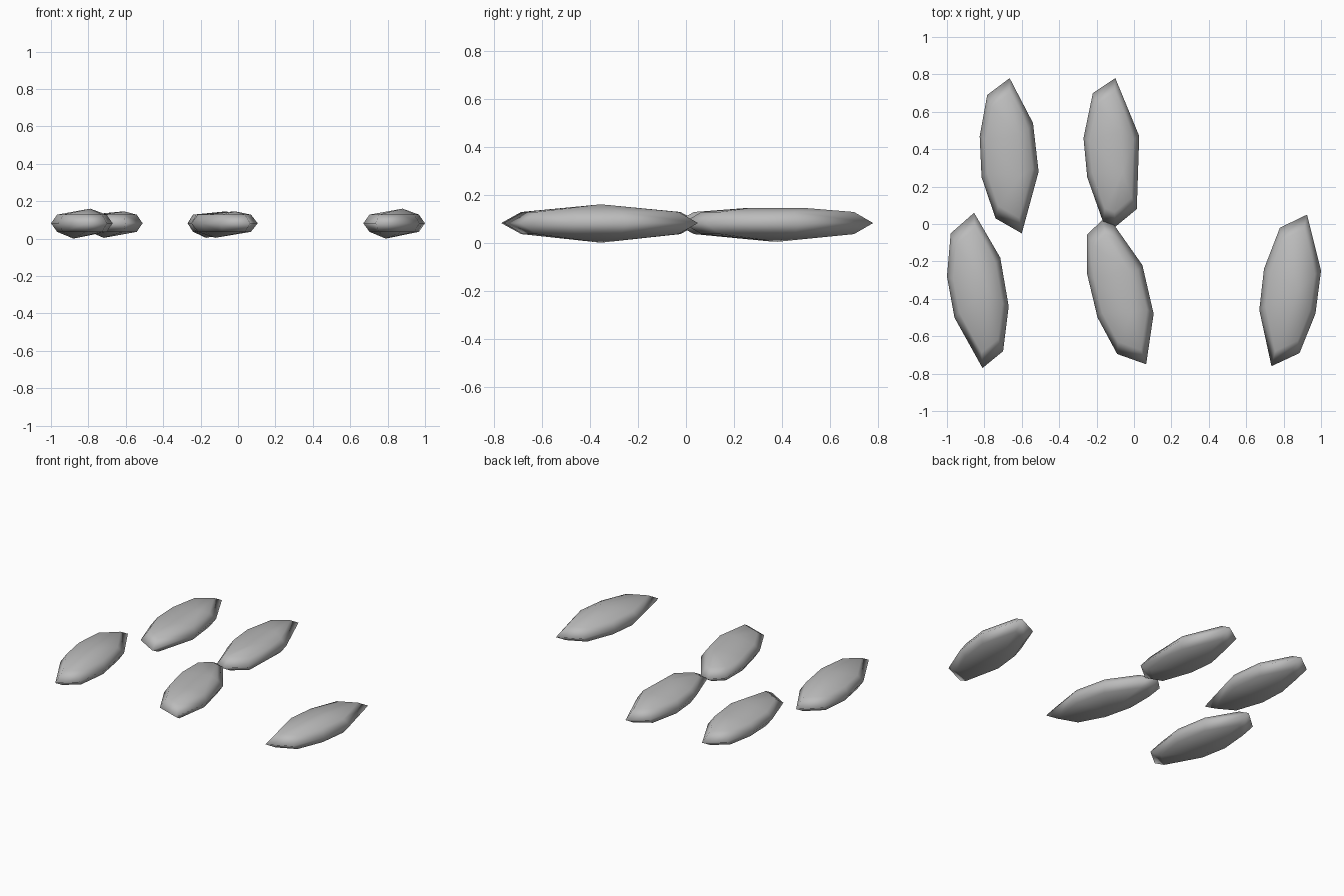
import bpy, bmesh

if "Cube" in bpy.data.objects:
    bpy.data.objects.remove(bpy.data.objects["Cube"])

grey = bpy.data.materials.new("husk grey")
grey.diffuse_color = (0.5, 0.5, 0.5, 1)
grey.use_nodes = True
grey.node_tree.nodes["Principled BSDF"].inputs["Base Color"].default_value = grey.diffuse_color
MID, HALF = 0.082, 0.08


def grain(name, outline, crest, keel):
    """Faceted seed: waist outline, narrower shoulder layers, crest and keel points (dx, dy, dz)."""
    cx = (min(p[0] for p in outline) + max(p[0] for p in outline)) / 2
    cy = (min(p[1] for p in outline) + max(p[1] for p in outline)) / 2
    bm = bmesh.new()
    for scale, dz in ((1, 0), (0.8, 0.046), (0.8, -0.046)):
        for x, y in outline:
            bm.verts.new((cx + (x - cx) * scale, cy + (y - cy) * scale, MID + dz))
    for dx, dy, dz in crest + keel:
        bm.verts.new((cx + dx, cy + dy, MID + dz))
    hull = bmesh.ops.convex_hull(bm, input=bm.verts[:])
    loose = [v for v in bm.verts if not v.link_faces]
    bmesh.ops.delete(bm, geom=loose, context='VERTS')
    bmesh.ops.recalc_face_normals(bm, faces=bm.faces[:])
    for f in bm.faces:
        f.smooth = True
    me = bpy.data.meshes.new(name)
    bm.to_mesh(me)
    bm.free()
    me.materials.append(grey)
    bpy.context.collection.objects.link(bpy.data.objects.new(name, me))


# Front outer pair: pointed crest and keel
point_up, point_down = [(0.045, 0, 0.078)], [(-0.045, 0, -0.082)]
grain("front_left_grain",
      [(-.855, .06), (-.98, -.05), (-1, -.28), (-.96, -.5),
       (-.81, -.77), (-.70, -.68), (-.67, -.44), (-.715, -.18)], point_up, point_down)
grain("front_right_grain",
      [(.925, .05), (.78, -.02), (.695, -.24), (.67, -.46),
       (.735, -.76), (.885, -.69), (.97, -.48), (1, -.25)], point_up, point_down)

# Remaining grains: ridge on top, pointed keel
ridge = [(0.06, -0.11, 0.063), (0.05, 0.11, 0.063)]
low = [(-0.05, 0, -0.078)]
grain("front_middle_grain",
      [(-.17, .02), (-.25, -.055), (-.25, -.27), (-.195, -.5),
       (-.09, -.695), (.065, -.75), (.105, -.48), (.045, -.22), (-.11, .0)], ridge, low)
grain("back_left_grain",
      [(-.665, .78), (-.785, .69), (-.825, .47), (-.815, .25),
       (-.74, .03), (-.60, -.05), (-.51, .28), (-.54, .54)], ridge, low)
grain("back_middle_grain",
      [(-.10, .78), (-.22, .70), (-.27, .46), (-.25, .25),
       (-.165, .01), (-.10, -.015), (.015, .08), (.028, .47)], ridge, low)
